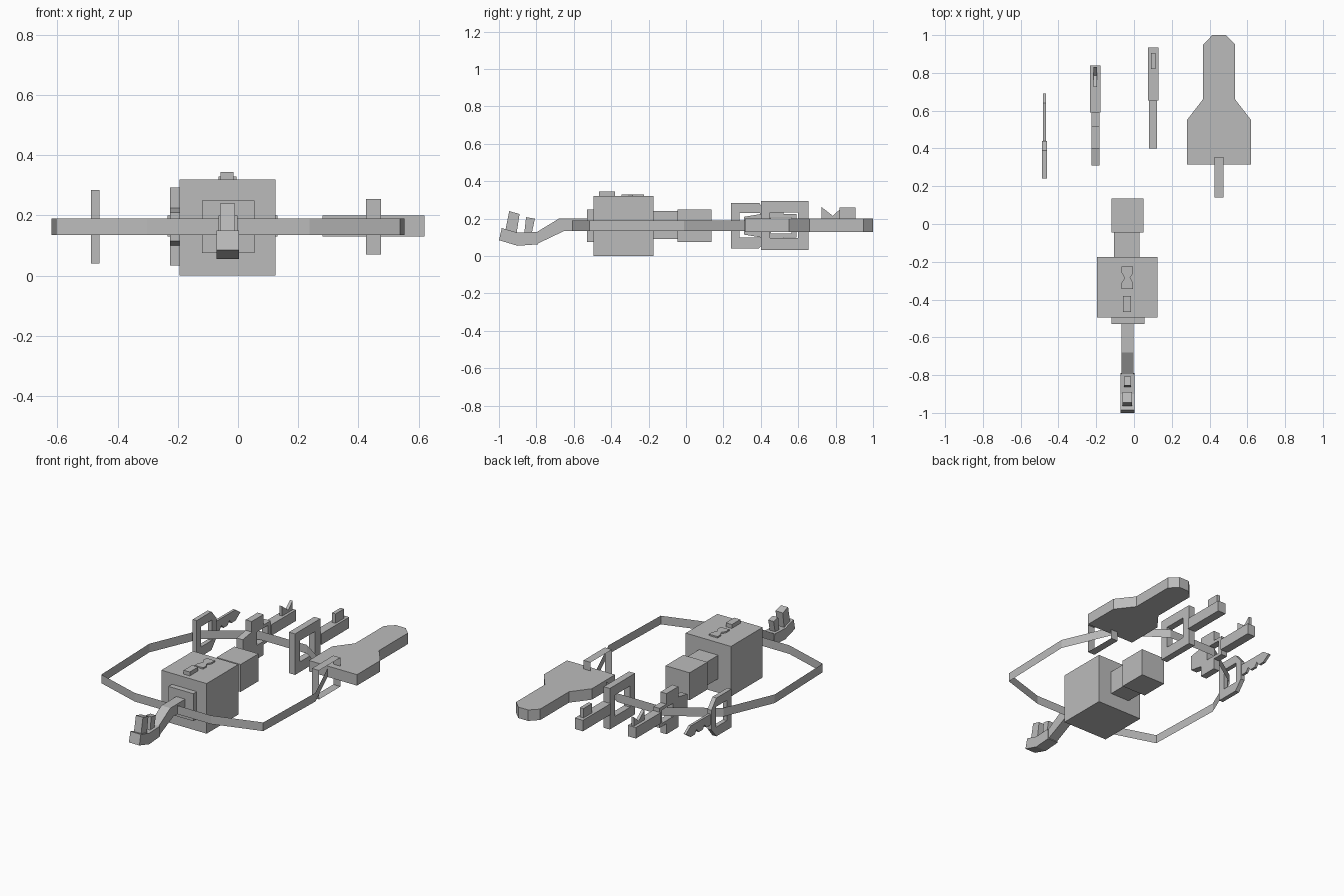
import bpy, bmesh

old = bpy.data.objects.get("Cube")
if old:
    bpy.data.objects.remove(old, do_unlink=True)

grey = bpy.data.materials.new("plain grey")
grey.use_nodes = True
grey.diffuse_color = (0.5, 0.5, 0.5, 1)
grey.node_tree.nodes["Principled BSDF"].inputs["Base Color"].default_value = (0.5, 0.5, 0.5, 1)


def finish(name, bm):
    me = bpy.data.meshes.new(name)
    bm.to_mesh(me)
    bm.free()
    me.materials.append(grey)
    ob = bpy.data.objects.new(name, me)
    bpy.context.collection.objects.link(ob)
    return ob


def place(axis, u, v, w):
    """Side profiles (axis x) hold y, z; plan profiles (axis z) hold x, y."""
    return (w, u, v) if axis == "x" else (u, v, w)


def prism(name, axis, lo, hi, *loops):
    """Extrude an outline, with optional hole outlines, from lo to hi."""
    bm = bmesh.new()
    edges = []
    for loop in loops:
        vs = [bm.verts.new(place(axis, u, v, lo)) for u, v in loop]
        edges += [bm.edges.new((a, b)) for a, b in zip(vs, vs[1:] + vs[:1])]
    bmesh.ops.triangle_fill(bm, edges=edges, use_beauty=True)
    ext = bmesh.ops.extrude_face_region(bm, geom=bm.faces[:], use_keep_orig=True)
    moved = [g for g in ext["geom"] if isinstance(g, bmesh.types.BMVert)]
    bmesh.ops.translate(bm, verts=moved, vec=place(axis, 0, 0, hi - lo))
    bmesh.ops.recalc_face_normals(bm, faces=bm.faces[:])
    return finish(name, bm)


def ribbon(name, axis, lo, hi, path):
    """Closed band without thickness."""
    bm = bmesh.new()
    rows = [[bm.verts.new(place(axis, u, v, w)) for w in (lo, hi)] for u, v in path]
    for a, b in zip(rows, rows[1:] + rows[:1]):
        bm.faces.new((a[0], b[0], b[1], a[1]))
    bmesh.ops.recalc_face_normals(bm, faces=bm.faces[:])
    return finish(name, bm)


def rect(u0, u1, v0, v1):
    return [(u0, v0), (u1, v0), (u1, v1), (u0, v1)]


def box(name, x0, x1, y0, y1, z0, z1):
    return prism(name, "z", z0, z1, rect(x0, x1, y0, y1))


def mirrored(half, centre):
    """Complete an outline whose right half is given as offsets from centre."""
    return [(centre + u, v) for u, v in half] + [(centre - u, v) for u, v in reversed(half)]


# Large ring
ring_half = [(0.27, -0.61), (0.572, -0.515), (0.587, -0.01), (0.45, 0.31), (0.17, 0.5)]
ribbon("ring", "z", 0.135, 0.19, mirrored(ring_half, -0.033))

# Lock body, neck and rear block
box("lock_body", -0.195, 0.125, -0.495, -0.175, 0, 0.32)
box("front_plate", -0.12, 0.055, -0.53, -0.495, 0.075, 0.25)
box("rear_neck", -0.105, 0.03, -0.175, -0.045, 0.09, 0.24)
box("rear_block", -0.12, 0.05, -0.045, 0.135, 0.075, 0.25)
box("top_button", -0.058, -0.015, -0.465, -0.38, 0.32, 0.345)
bow_half = [(0.03, -0.345), (0.03, -0.31), (0.014, -0.285), (0.03, -0.26), (0.03, -0.225)]
prism("top_bow_badge", "z", 0.32, 0.329, mirrored(bow_half, -0.035))

# Bent front arm with two teeth
prism("front_stem", "x", -0.065, -0.002, [
    (-0.53, 0.135), (-0.65, 0.135), (-0.79, 0.068), (-0.8, 0.127), (-0.68, 0.2), (-0.53, 0.2)])
prism("front_arm_tip", "x", -0.071, 0.003, [
    (-0.79, 0.063), (-0.9, 0.055), (-1, 0.085), (-0.985, 0.15), (-0.9, 0.125), (-0.795, 0.13)])
prism("front_tooth_large", "x", -0.06, -0.01, [
    (-0.965, 0.14), (-0.905, 0.125), (-0.89, 0.225), (-0.945, 0.24)])
prism("front_tooth_small", "x", -0.053, -0.015, [
    (-0.865, 0.12), (-0.825, 0.12), (-0.808, 0.2), (-0.855, 0.208)])

# Flat tag and its hanging loop
tag_half = [(0.17, 0.315), (0.17, 0.55), (0.085, 0.66), (0.085, 0.95), (0.035, 1)]
prism("tag", "z", 0.13, 0.2, mirrored(tag_half, 0.45))
ribbon("tag_loop", "x", 0.425, 0.475, rect(0.14, 0.355, 0.07, 0.255))

# Thin key: chamfered head and saw-toothed blade
prism("thin_key_head", "x", -0.488, -0.46, [
    (0.24, 0.04), (0.39, 0.04), (0.44, 0.1), (0.44, 0.225), (0.39, 0.285), (0.24, 0.285)],
    rect(0.285, 0.395, 0.1, 0.23))
prism("thin_key_blade", "x", -0.482, -0.466, [
    (0.44, 0.13), (0.48, 0.13), (0.5, 0.155), (0.52, 0.13), (0.56, 0.13), (0.58, 0.155),
    (0.6, 0.13), (0.64, 0.13), (0.69, 0.165), (0.64, 0.2), (0.44, 0.2)])

# Middle key: clover head, straight blade, notched bit
clover = [(0.31, 0.115), (0.4, 0.1), (0.4, 0.033), (0.52, 0.033), (0.52, 0.1), (0.59, 0.1)]
clover += [(y, 0.325 - z) for y, z in reversed(clover)]
prism("middle_key_head", "x", -0.226, -0.183, clover, rect(0.455, 0.565, 0.12, 0.205))
box("middle_key_blade", -0.234, -0.178, 0.59, 0.84, 0.13, 0.2)
prism("middle_key_bit", "x", -0.214, -0.195, [
    (0.725, 0.2), (0.83, 0.2), (0.83, 0.257), (0.785, 0.215), (0.725, 0.262)])

# Square key: framed head, straight blade, block bit
prism("square_key_head", "x", 0.08, 0.123, rect(0.4, 0.655, 0.033, 0.295),
      rect(0.45, 0.6, 0.097, 0.233))
box("square_key_blade", 0.074, 0.131, 0.655, 0.935, 0.13, 0.2)
box("square_key_bit", 0.09, 0.115, 0.82, 0.905, 0.2, 0.26)
